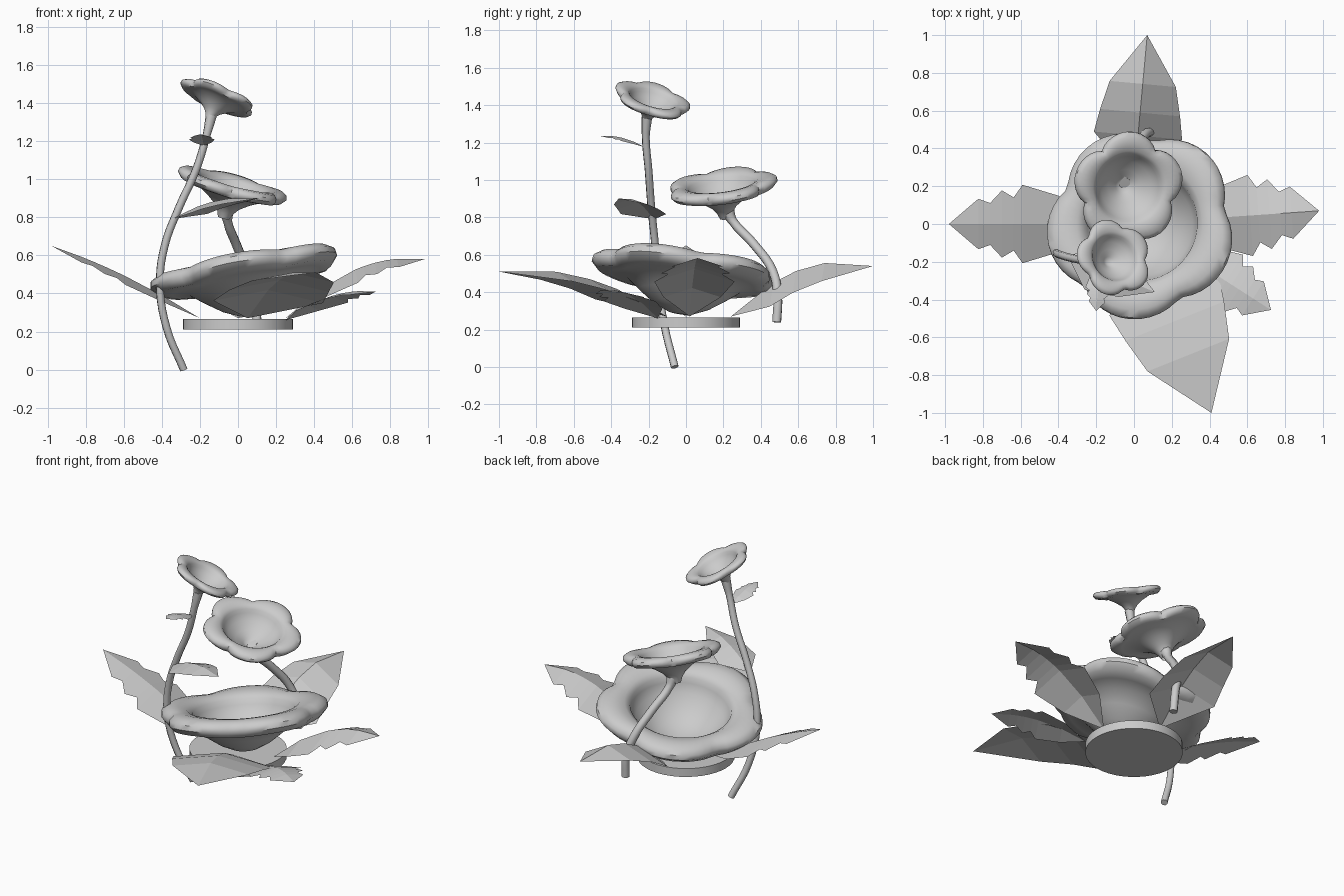
import bpy, bmesh, math
from mathutils import Vector

if "Cube" in bpy.data.objects:
    bpy.data.objects.remove(bpy.data.objects["Cube"])

UP = Vector((0, 0, 1))


def finish(name, bm, smooth=None):
    bmesh.ops.remove_doubles(bm, verts=bm.verts, dist=1e-4)
    me = bpy.data.meshes.new(name)
    bm.to_mesh(me)
    bm.free()
    ob = bpy.data.objects.new(name, me)
    bpy.context.collection.objects.link(ob)
    if smooth:
        bpy.ops.object.select_all(action='DESELECT')
        bpy.context.view_layer.objects.active = ob
        ob.select_set(True)
        bpy.ops.object.shade_smooth_by_angle(angle=math.radians(smooth))
    return ob


# Cushion-like lip shared by all blooms, then the two kinds of underside and throat (r, z)
LIP = [(.78, -.12), (.92, -.1), (.99, -.03), (.98, .03), (.9, .08), (.78, .09), (.66, .07), (.59, .02)]
FUNNEL = ([(.1, -.58), (.14, -.48), (.22, -.37), (.38, -.25), (.6, -.13)] + LIP
          + [(.55, -.05), (.45, -.16), (.29, -.27), (.13, -.36), (0, -.46)])
BOWL = ([(0, -.46), (.14, -.44), (.3, -.365), (.46, -.25), (.6, -.14)] + LIP
        + [(.57, -.05), (.51, -.15), (.39, -.27), (.24, -.37), (0, -.42)])


def flower(name, centre, normal, radius, phase, profile, notch, segs=60):
    """Lathe a profile with a five-lobed outline and tilt it along normal."""
    rot = UP.rotation_difference(Vector(normal))
    bm = bmesh.new()
    rings = []
    for r, z in profile:
        ring = []
        for i in range(segs):
            a = 2 * math.pi * i / segs
            c = abs(math.cos(2.5 * (a - math.radians(phase))))
            w = min(max((r - .58) / .42, 0), 1)
            rr = r * (1 - notch * w * (1 - c ** .8))
            zz = z + .04 * w * (c - .5)
            p = Vector((rr * math.cos(a), rr * math.sin(a), zz)) * radius
            ring.append(bm.verts.new(Vector(centre) + rot @ p))
        rings.append(ring)
    for lo, hi in zip(rings, rings[1:]):
        for i in range(segs):
            j = (i + 1) % segs
            bm.faces.new((lo[i], lo[j], hi[j], hi[i]))
    finish(name, bm, 50)


def stem(name, points, radius, flare):
    """Round stem along points, widening by flare at the bloom."""
    cu = bpy.data.curves.new(name, 'CURVE')
    cu.dimensions = '3D'
    cu.bevel_depth = radius
    cu.bevel_resolution = 2
    cu.resolution_u = 5
    cu.use_fill_caps = True
    sp = cu.splines.new('BEZIER')
    sp.bezier_points.add(len(points) - 1)
    for bp, p in zip(sp.bezier_points, points):
        bp.co = p
        bp.handle_left_type = bp.handle_right_type = 'AUTO'
    sp.bezier_points[-1].radius = flare
    ob = bpy.data.objects.new(name, cu)
    bpy.context.collection.objects.link(ob)


# Half-width along the leaf (t, width relative to length)
PLAIN = [(0, 0), (.3, .32), (.46, .29), (.66, .24), (1, 0)]
SERRATED = [(0, 0), (.25, .2), (.5, .28), (.56, .19), (.64, .24), (.72, .15), (.8, .18), (1, 0)]


def leaf(name, base, tip, profile, width=1, lift_l=-.2, lift_r=-.2, bow=0):
    """Sheet ridged along a bowed midrib; lift_* is the slope of each half."""
    base, tip = Vector(base), Vector(tip)
    axis = tip - base
    length = math.hypot(axis.x, axis.y)
    right = axis.cross(UP).normalized()
    bm = bmesh.new()
    rows = []
    for t, w in profile:
        mid = base + axis * t + UP * bow * 4 * t * (1 - t)
        w *= length * width
        rows.append([bm.verts.new(p) for p in (
            mid + (UP * lift_l - right) * w, mid, mid + (UP * lift_r + right) * w)])
    for a, b in zip(rows, rows[1:]):
        for k in (0, 1):
            bm.faces.new((a[k], a[k + 1], b[k + 1], b[k]))
    bmesh.ops.dissolve_degenerate(bm, dist=1e-5, edges=bm.edges)
    finish(name, bm)


# Round base plate
bm = bmesh.new()
bmesh.ops.create_cone(bm, cap_ends=True, segments=40, radius1=.29, radius2=.29, depth=.055)
bmesh.ops.translate(bm, verts=bm.verts, vec=(0, 0, .238))
finish("base_plate", bm, 40)

# Blooms
flower("large_flower", (.038, .0, .515), (-.18, .13, 1), .515, 46, BOWL, .14)
flower("medium_flower", (-.03, .19, .965), (.27, -.13, 1), .305, 18, FUNNEL, .19)
flower("small_flower", (-.105, -.18, 1.43), (.42, .3, 1), .214, 34, FUNNEL, .2)

# Stems
stem("medium_stem", [(.1, .485, .24), (.09, .49, .38), (.05, .465, .51), (-.01, .36, .66),
                     (-.055, .25, .78), (-.06, .215, .85)], .025, 1.7)
stem("tall_stem", [(-.285, -.06, 0), (-.375, -.115, .22), (-.41, -.15, .45), (-.385, -.165, .65),
                   (-.31, -.185, .85), (-.22, -.2, 1.05), (-.165, -.215, 1.23), (-.14, -.21, 1.335)], .021, 1.4)

# Ground leaves
leaf("left_leaf", (-.2, 0, .27), (-.98, 0, .65), SERRATED, .95, -.22, -.22, .03)
leaf("right_leaf", (.25, .02, .27), (.98, .07, .58), SERRATED, 1.05, -.32, -.32, .1)
leaf("small_right_leaf", (.25, -.15, .26), (.725, -.455, .41), SERRATED, 1.05, -.2, -.2, .05)
leaf("front_leaf", (.05, -.1, .27), (.41, -1, .51), PLAIN, 1, -.22, -.18, .09)
leaf("back_leaf", (0, .24, .27), (.07, 1, .54), PLAIN, .96, -.28, -.55, .12)

# Leaves on the tall stem
leaf("stem_leaf_low", (-.35, -.17, .79), (.11, -.36, .9), PLAIN, .82, -.3, -.3, .04)
leaf("stem_leaf_high", (-.18, -.22, 1.175), (-.2, -.46, 1.235), SERRATED, 1, -.25, -.25, .02)
